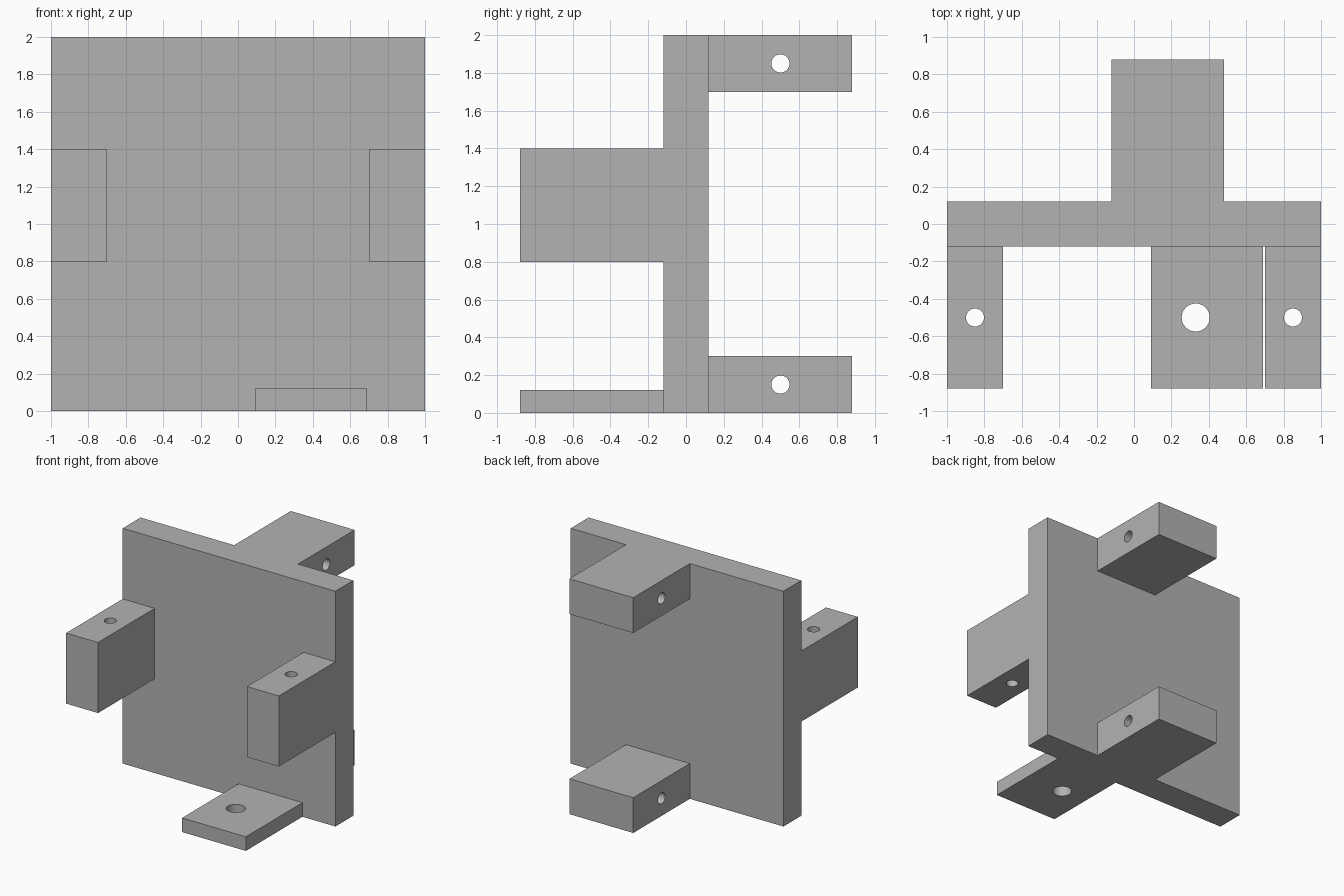
import bpy
import math

cube = bpy.data.objects.get("Cube")
if cube:
    bpy.data.objects.remove(cube, do_unlink=True)

# Single grey material
grey = bpy.data.materials.new("plain grey")
grey.use_nodes = True
colour = (0.45, 0.45, 0.45, 1)
grey.diffuse_color = colour
grey.node_tree.nodes["Principled BSDF"].inputs["Base Color"].default_value = colour


def box(name, x, y, z):
    """Box from (low, high) ranges on each axis."""
    bpy.ops.mesh.primitive_cube_add(size=1, location=[sum(r) / 2 for r in (x, y, z)])
    ob = bpy.context.object
    ob.name = name
    ob.scale = [r[1] - r[0] for r in (x, y, z)]
    bpy.ops.object.transform_apply(location=True, rotation=True, scale=True)
    ob.data.materials.append(grey)
    return ob


def drill(location, radius, length, along_x=False):
    """Cylinder used to cut a bolt hole."""
    bpy.ops.mesh.primitive_cylinder_add(
        vertices=48, radius=radius, depth=length, location=location,
        rotation=(0, math.pi / 2 if along_x else 0, 0))
    ob = bpy.context.object
    ob.name = "hole_cutter"
    ob.hide_render = True
    ob.data.materials.append(grey)
    return ob


def combine(target, tool, operation):
    """Apply a boolean and discard the tool."""
    mod = target.modifiers.new(operation.lower(), "BOOLEAN")
    mod.operation = operation
    mod.solver = "EXACT"
    mod.object = tool
    bpy.context.view_layer.objects.active = target
    bpy.ops.object.modifier_apply(modifier=mod.name)
    bpy.data.objects.remove(tool, do_unlink=True)


# Upright square plate
half = 0.12
reach = 0.88
hole_y = 0.5
bracket = box("bracket_plate", (-1, 1), (-half, half), (0, 2))

# Lugs grow out of the middle of the plate so the solids fuse
front = (-reach, 0)
back = (0, reach)
lugs = [
    box("right_lug", (-1, -0.7), front, (0.8, 1.4)),
    box("left_lug", (0.7, 1), front, (0.8, 1.4)),
    box("foot_tab", (0.09, 0.69), front, (0, half)),
    box("lower_back_lug", (-half, 0.48), back, (0, 0.3)),
    box("upper_back_lug", (-half, 0.48), back, (1.7, 2)),
]
for lug in lugs:
    combine(bracket, lug, "UNION")

# Bolt holes: vertical at the front, sideways at the back
holes = [drill((0.33, -hole_y, 0), 0.075, 0.5)]
for side in (-1, 1):
    holes.append(drill((side * 0.85, -hole_y, 1.1), 0.048, 1))
for height in (0.15, 1.85):
    holes.append(drill((0.18, hole_y, height), 0.048, 1, along_x=True))
for hole in holes:
    combine(bracket, hole, "DIFFERENCE")

# Crisp edges, smooth hole walls
bpy.ops.object.select_all(action="DESELECT")
bracket.select_set(True)
bpy.context.view_layer.objects.active = bracket
bpy.ops.object.shade_smooth_by_angle(angle=math.radians(30))
